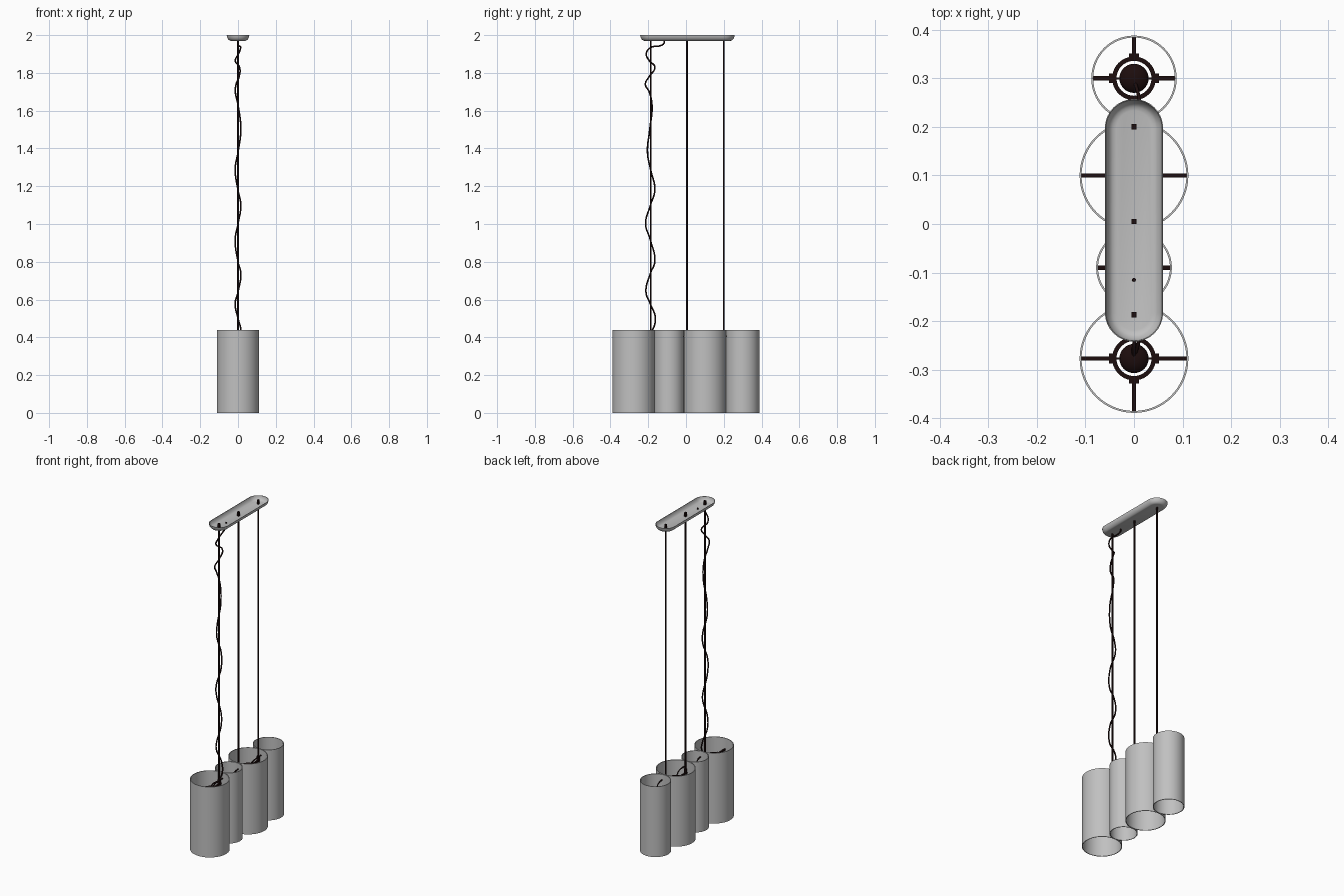
import bpy, bmesh, math
from mathutils import Vector

old = bpy.data.objects.get("Cube")
if old:
    bpy.data.objects.remove(old, do_unlink=True)


def material(name, rgb):
    m = bpy.data.materials.new(name)
    m.use_nodes = True
    m.diffuse_color = (*rgb, 1)
    m.node_tree.nodes["Principled BSDF"].inputs["Base Color"].default_value = (*rgb, 1)
    return m


GREY = material("light_grey", (0.53, 0.53, 0.53))
DARK = material("dark_brown", (0.012, 0.004, 0.004))


def finish(bm, name, mat, smooth=True):
    bmesh.ops.recalc_face_normals(bm, faces=bm.faces)
    me = bpy.data.meshes.new(name)
    bm.to_mesh(me)
    bm.free()
    me.materials.append(mat)
    ob = bpy.data.objects.new(name, me)
    bpy.context.collection.objects.link(ob)
    if smooth:
        bpy.ops.object.select_all(action='DESELECT')
        ob.select_set(True)
        bpy.context.view_layer.objects.active = ob
        bpy.ops.object.shade_smooth_by_angle(angle=math.radians(40))
    return ob


def lathe(name, profile, y, mat, closed=True, n=64):
    """Revolve (radius, z) points around a vertical axis at (0, y)."""
    bm = bmesh.new()
    rings = [[bm.verts.new((r * math.cos(a), y + r * math.sin(a), z))
              for a in (2 * math.pi * i / n for i in range(n))] for r, z in profile]
    pairs = list(zip(rings, rings[1:]))
    if closed:
        pairs.append((rings[-1], rings[0]))
    else:
        bm.faces.new(rings[0])
        bm.faces.new(rings[-1])
    for a, b in pairs:
        for i in range(n):
            j = (i + 1) % n
            bm.faces.new((a[i], a[j], b[j], b[i]))
    return finish(bm, name, mat)


def box(name, center, size, mat):
    bm = bmesh.new()
    bmesh.ops.create_cube(bm, size=1)
    for v in bm.verts:
        v.co = Vector(center) + Vector([c * s for c, s in zip(v.co, size)])
    return finish(bm, name, mat, False)


def wire(name, points, radius, mat):
    cu = bpy.data.curves.new(name, 'CURVE')
    cu.dimensions = '3D'
    cu.bevel_depth, cu.bevel_resolution, cu.resolution_u = radius, 2, 8
    cu.use_fill_caps = True
    sp = cu.splines.new('BEZIER')
    sp.bezier_points.add(len(points) - 1)
    for bp, p in zip(sp.bezier_points, points):
        bp.co = p
        bp.handle_left_type = bp.handle_right_type = 'AUTO'
    cu.materials.append(mat)
    ob = bpy.data.objects.new(name, cu)
    bpy.context.collection.objects.link(ob)


# Ceiling tray: stacked stadium outlines, open at the top
MID, HALF, WIDE = 0.0075, 0.25, 0.06


def stadium(bm, inset, z, n=16):
    r, d = WIDE - inset, HALF - WIDE
    loop = []
    for k in range(2 * n + 2):
        end = 1 if k <= n else -1
        a = math.pi * (k if k <= n else k - 1) / n
        loop.append(bm.verts.new((r * math.cos(a), MID + end * d + r * math.sin(a), z)))
    return loop


bm = bmesh.new()
tray = [stadium(bm, i, z) for i, z in
        [(0, 2), (0.001, 1.993), (0.004, 1.984), (0.009, 1.977), (0.015, 1.972), (0.021, 1.97),
         (0.024, 1.973), (0.016, 1.975), (0.011, 1.979), (0.006, 1.986), (0.003, 1.994), (0.002, 2)]]
for a, b in zip(tray, tray[1:] + tray[:1]):
    if a is tray[5]:
        continue
    for i in range(len(a)):
        j = (i + 1) % len(a)
        bm.faces.new((a[i], a[j], b[j], b[i]))
bm.faces.new(tray[5])
bm.faces.new(tray[6])
finish(bm, "ceiling_tray", GREY)

# Four touching tubular shades, each with a spider fitting and socket
TOP, ARM_Z, T = 0.44, 0.37, 0.004
shades = [(0.30, 0.088), (0.10, 0.112), (-0.09, 0.078), (-0.277, 0.112)]
for k, (y, r) in enumerate(shades, 1):
    lathe(f"shade_{k}", [(r, 0), (r, TOP), (r - T, TOP), (r - T, 0)], y, GREY)
    lathe(f"spider_ring_{k}", [(0.045, ARM_Z - 0.005), (0.045, ARM_Z + 0.005),
                               (0.036, ARM_Z + 0.005), (0.036, ARM_Z - 0.005)], y, DARK, n=40)
    lathe(f"socket_{k}", [(0.026, ARM_Z - 0.09), (0.03, ARM_Z - 0.085), (0.03, ARM_Z),
                          (0.024, ARM_Z + 0.008), (0.01, ARM_Z + 0.014)], y, DARK, False, 32)
    span = r - T - 0.04
    for side in (-1, 1):
        c = side * (0.04 + span / 2)
        box(f"spider_arm_x_{k}", (c, y, ARM_Z), (span, 0.009, 0.009), DARK)
        box(f"spider_arm_y_{k}", (0, y + c, ARM_Z), (0.009, span, 0.009), DARK)
        # Flared arm roots and the tabs that hold the socket
        box(f"arm_root_x_{k}", (side * 0.047, y, ARM_Z), (0.009, 0.02, 0.009), DARK)
        box(f"arm_root_y_{k}", (0, y + side * 0.047, ARM_Z), (0.02, 0.009, 0.009), DARK)
        box(f"socket_tab_{k}", (side * 0.033, y, ARM_Z), (0.01, 0.004, 0.006), DARK)

# Suspension rods with square end nuts
for k, y in enumerate((0.2, 0.005, -0.187), 1):
    lathe(f"rod_{k}", [(0.0048, ARM_Z), (0.0048, 1.985)], y, DARK, False, 12)
    box(f"rod_nut_{k}", (0, y, 1.985), (0.011, 0.011, 0.028), DARK)
    box(f"rod_clamp_{k}", (0, y, ARM_Z + 0.012), (0.014, 0.014, 0.034), DARK)

# Power cable winding around the front rod, then arching to the front socket
path = [(0, -0.115, 1.98), (0, -0.118, 1.955), (0.005, -0.14, 1.943), (0.014, -0.185, 1.935),
        (0.005, -0.21, 1.905), (-0.014, -0.195, 1.865), (0.008, -0.165, 1.83),
        (0.006, -0.195, 1.78), (-0.01, -0.215, 1.74), (-0.014, -0.195, 1.7),
        (0, -0.18, 1.63), (0.015, -0.192, 1.5), (0, -0.204, 1.38), (-0.015, -0.188, 1.29),
        (0, -0.165, 1.18), (0.015, -0.188, 1.1), (0, -0.214, 1.0), (-0.015, -0.19, 0.92),
        (0, -0.165, 0.8), (0.015, -0.188, 0.74), (0, -0.212, 0.64), (-0.015, -0.19, 0.58),
        (0, -0.162, 0.5), (0.015, -0.178, 0.44), (0.01, -0.21, 0.405),
        (0, -0.25, 0.395), (0, -0.277, 0.375)]
wire("power_cable", path, 0.0042, DARK)

# Short link cables between neighbouring sockets
for k, ((y0, _), (y1, _)) in enumerate(zip(shades, shades[1:]), 1):
    mid = (y0 + y1) / 2
    wire(f"link_cable_{k}", [(0, y0, 0.375), (0.012, (y0 + mid) / 2, 0.4), (0.014, mid, 0.405),
                             (0.012, (y1 + mid) / 2, 0.4), (0, y1, 0.375)], 0.0035, DARK)
